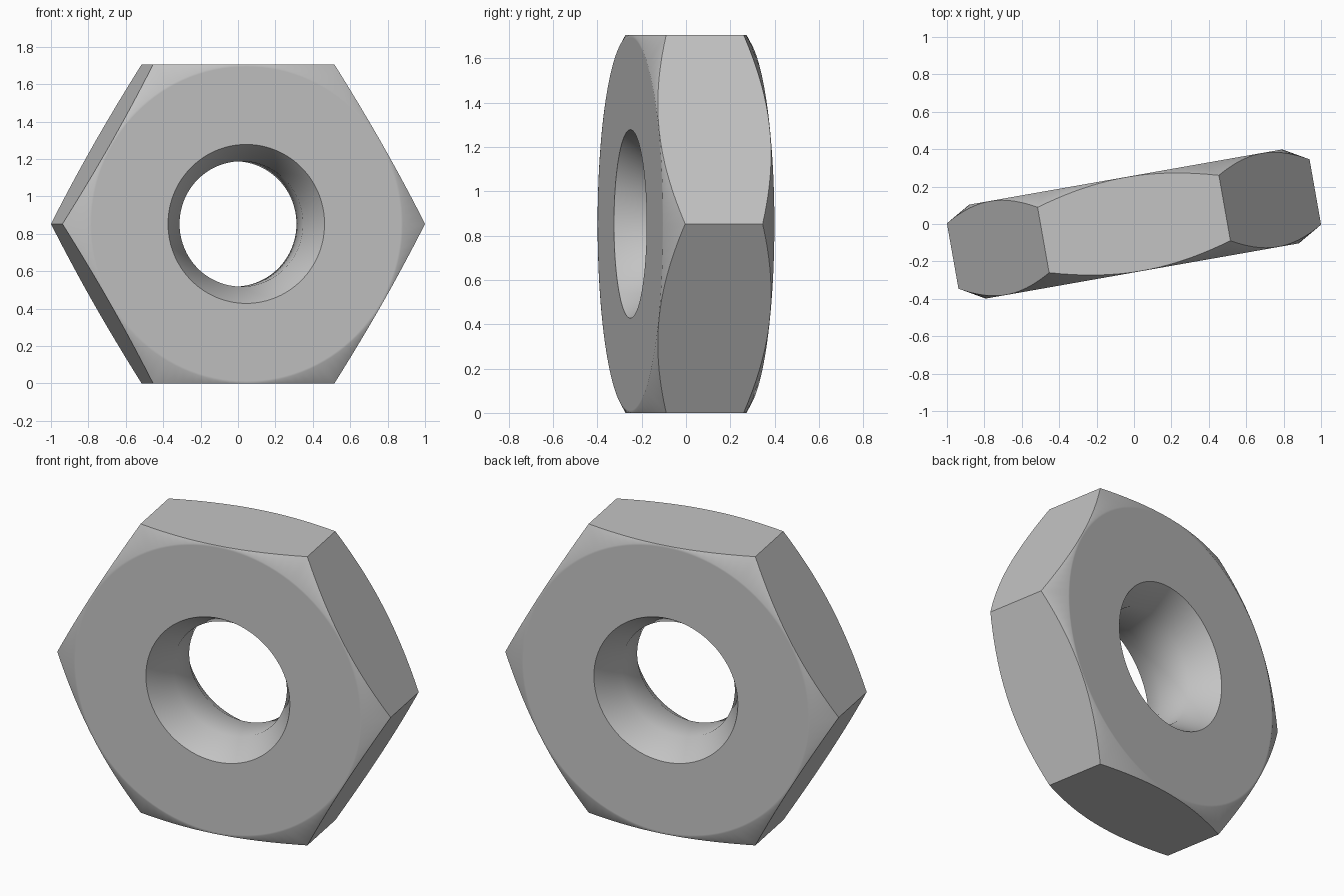
import bpy
import bmesh
from math import radians, cos, sin, tan, pi

cube = bpy.data.objects.get("Cube")
if cube:
    bpy.data.objects.remove(cube, do_unlink=True)

APOTHEM = 0.8525       # centre to flat
HALF = 0.255           # half thickness
FACE_R = 0.85          # flat face ends here, corner chamfer begins
BORE_R, BORE_HALF = 0.335, 0.10
MOUTH_R = 0.425        # countersink mouth
SEGMENTS = 120

steel = bpy.data.materials.new("grey steel")
steel.use_nodes = True
colour = (0.55, 0.55, 0.55, 1)
steel.diffuse_color = colour
bsdf = next(n for n in steel.node_tree.nodes if n.type == 'BSDF_PRINCIPLED')
bsdf.inputs["Base Color"].default_value = colour


def section(angle):
    """Closed radius/depth profile: hexagon outside, countersunk bore inside."""
    outer = APOTHEM / cos(angle % (pi / 3) - pi / 6)
    edge = HALF - (outer - FACE_R) * tan(radians(30))
    front = [(BORE_R, BORE_HALF), (MOUTH_R, HALF), (FACE_R - 0.01, HALF),
             (FACE_R, HALF), (outer, edge)]
    return front + [(r, -d) for r, d in reversed(front)]


# Sweep the section around the bore axis
bm = bmesh.new()
rings = []
for i in range(SEGMENTS):
    a = 2 * pi * i / SEGMENTS
    # the tiny offset keeps corner samples on one side of the wrap
    rings.append([bm.verts.new((r * cos(a), -d, r * sin(a)))
                  for r, d in section(a + 1e-7)])
for i, ring in enumerate(rings):
    following = rings[(i + 1) % SEGMENTS]
    for j in range(len(ring)):
        k = (j + 1) % len(ring)
        bm.faces.new((ring[j], ring[k], following[k], following[j]))
bmesh.ops.recalc_face_normals(bm, faces=bm.faces)

mesh = bpy.data.meshes.new("hex_nut")
bm.to_mesh(mesh)
bm.free()
mesh.materials.append(steel)
nut = bpy.data.objects.new("hex_nut", mesh)
bpy.context.collection.objects.link(nut)

# Stand on one flat, turned slightly about the vertical
nut.location.z = APOTHEM
nut.rotation_euler.z = radians(10)

bpy.ops.object.select_all(action='DESELECT')
nut.select_set(True)
bpy.context.view_layer.objects.active = nut
bpy.ops.object.shade_smooth_by_angle(angle=radians(35))
